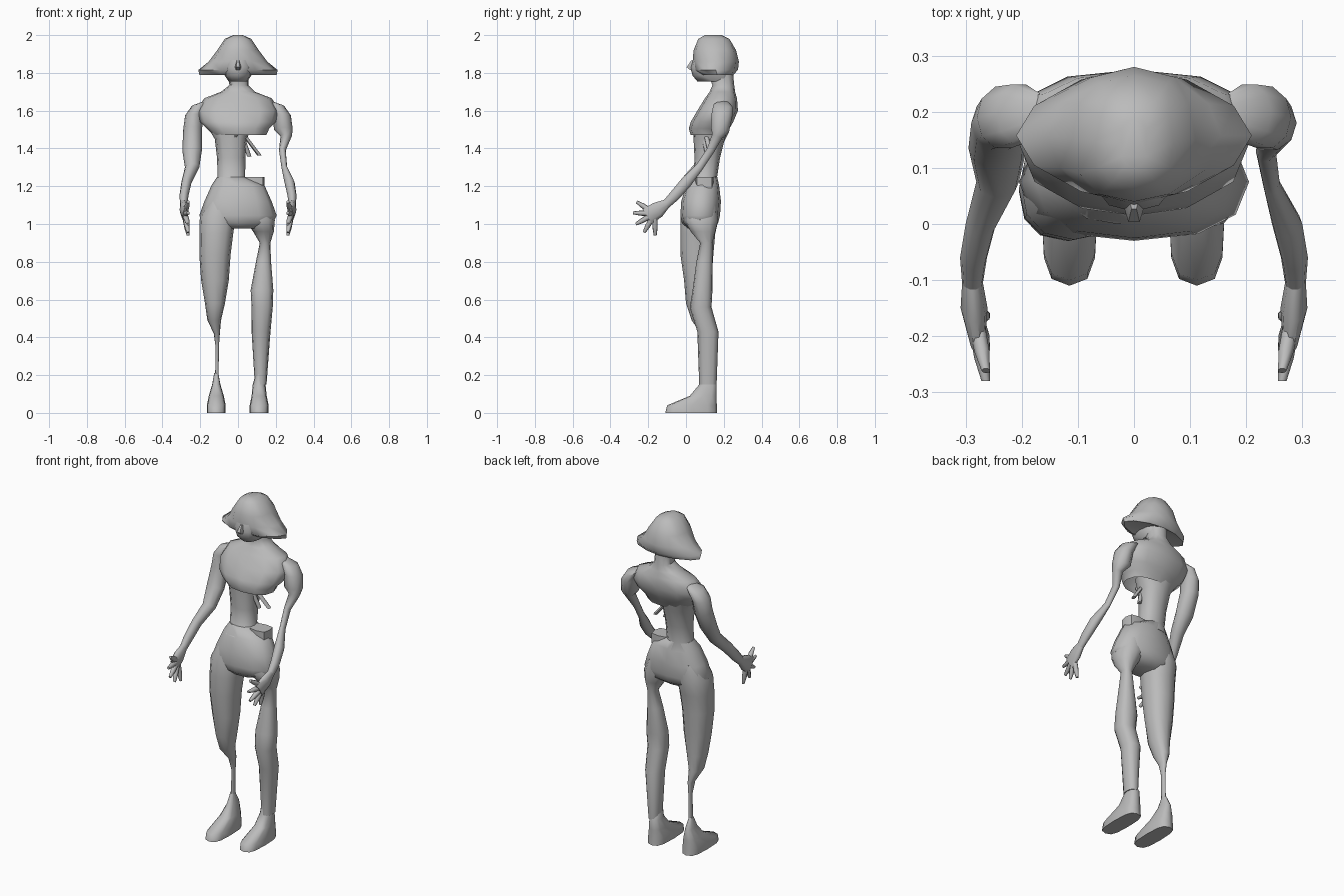
import bpy, bmesh, math
from mathutils import Vector

cube = bpy.data.objects.get("Cube")
if cube:
    bpy.data.objects.remove(cube)

grey = bpy.data.materials.new("plain_grey")
grey.use_nodes = True
TONE = (0.5, 0.5, 0.5, 1)
grey.diffuse_color = TONE
grey.node_tree.nodes["Principled BSDF"].inputs["Base Color"].default_value = TONE


def skin(name, loops, open_end=False):
    """Bridge a series of equal point loops into a smooth shaded surface."""
    bm = bmesh.new()
    rows = [[bm.verts.new(point) for point in loop] for loop in loops]
    count = len(rows[0])
    for lower, upper in zip(rows, rows[1:]):
        for i in range(count):
            j = (i + 1) % count
            bm.faces.new((lower[i], lower[j], upper[j], upper[i]))
    bm.faces.new(rows[0])
    if not open_end:
        bm.faces.new(rows[-1])
    bmesh.ops.recalc_face_normals(bm, faces=bm.faces)
    mesh = bpy.data.meshes.new(name)
    bm.to_mesh(mesh)
    bm.free()
    mesh.materials.append(grey)
    obj = bpy.data.objects.new(name, mesh)
    bpy.context.collection.objects.link(obj)
    bpy.ops.object.select_all(action='DESELECT')
    obj.select_set(True)
    bpy.context.view_layer.objects.active = obj
    bpy.ops.object.shade_smooth_by_angle(angle=math.radians(55))


def unit_ring(sides, power):
    """Circle outline, squarer as the power falls below one."""
    def bend(value):
        return math.copysign(abs(value) ** power, value)
    angles = [math.tau * i / sides for i in range(sides)]
    return [(bend(math.cos(a)), bend(math.sin(a))) for a in angles]


def ring(height, wide, front, back, mid=0.0, power=0.85, sides=12):
    """Level section; wide is its half width about mid."""
    centre, depth = (front + back) / 2, (back - front) / 2
    return [(mid + wide * u, centre + depth * v, height)
            for u, v in unit_ring(sides, power)]


def joint(x, y, z, wide, deep):
    """One station of a limb, with its half width and half depth."""
    return Vector((x, y, z)), wide, deep


def limb(name, side, joints, sides=10):
    """Tube through the joints, mirrored in x by the sign of side."""
    loops = []
    last = len(joints) - 1
    for i, (spot, wide, deep) in enumerate(joints):
        along = joints[min(i + 1, last)][0] - joints[max(i - 1, 0)][0]
        across = along.cross(Vector((1, 0, 0))).normalized()
        loop = [spot + Vector((wide * u, 0, 0)) + across * deep * v
                for u, v in unit_ring(sides, 1)]
        loops.append([(side * p.x, p.y, p.z) for p in loop])
    skin(name, loops)


# Head: flared hair cap, face and nose
skin("hair_cap", [
    ring(height=2, wide=.025, front=.1, back=.19),
    ring(height=1.98, wide=.07, front=.065, back=.23),
    ring(height=1.92, wide=.11, front=.04, back=.265),
    ring(height=1.86, wide=.155, front=.035, back=.28, power=1.1),
    ring(height=1.815, wide=.21, front=.04, back=.275, power=1.15),
    ring(height=1.79, wide=.205, front=.08, back=.25, power=1.15),
    ring(height=1.8, wide=.09, front=.08, back=.23)])
skin("face", [
    ring(height=1.88, wide=.07, front=.04, back=.2),
    ring(height=1.83, wide=.08, front=.022, back=.22),
    ring(height=1.785, wide=.07, front=.035, back=.24),
    ring(height=1.755, wide=.05, front=.06, back=.245)])
skin("nose", [
    ring(height=1.865, wide=.008, front=.025, back=.06, sides=6),
    ring(height=1.83, wide=.018, front=0, back=.06, sides=6),
    ring(height=1.815, wide=.014, front=.02, back=.06, sides=6)])

# Neck and chest, open beneath where the side is torn away
skin("chest", [
    ring(height=1.79, wide=.055, front=.12, back=.25),
    ring(height=1.735, wide=.05, front=.14, back=.255, mid=.005),
    ring(height=1.7, wide=.09, front=.125, back=.26),
    ring(height=1.665, wide=.18, front=.1, back=.27),
    ring(height=1.6, wide=.215, front=.06, back=.275),
    ring(height=1.54, wide=.2, front=.025, back=.25),
    ring(height=1.505, wide=.165, front=.015, back=.23),
    ring(height=1.47, wide=.14, front=.025, back=.21, mid=.01)], open_end=True)

# Remaining half of the waist
skin("waist", [
    ring(height=1.52, wide=.12, front=.04, back=.225, mid=-.045),
    ring(height=1.45, wide=.085, front=.04, back=.205, mid=-.038),
    ring(height=1.35, wide=.075, front=.045, back=.18, mid=-.036),
    ring(height=1.25, wide=.073, front=.04, back=.165, mid=-.035),
    ring(height=1.2, wide=.1, front=0, back=.175, mid=-.03)])

# Hips
skin("hips", [
    ring(height=1.25, wide=.075, front=.035, back=.165, mid=-.035),
    ring(height=1.205, wide=.14, front=0, back=.175),
    ring(height=1.12, wide=.178, front=-.025, back=.185),
    ring(height=1.045, wide=.205, front=-.03, back=.18),
    ring(height=1.005, wide=.185, front=-.022, back=.17),
    ring(height=.975, wide=.1, front=.01, back=.13)])

# Right leg: whole thigh above a bare shin bone
skin("right_leg", [
    ring(height=1.13, wide=.07, front=0, back=.165, mid=-.09),
    ring(height=1.04, wide=.095, front=-.028, back=.175, mid=-.107),
    ring(height=.95, wide=.09, front=-.03, back=.155, mid=-.115),
    ring(height=.84, wide=.083, front=-.03, back=.145, mid=-.122),
    ring(height=.7, wide=.073, front=-.01, back=.135, mid=-.122),
    ring(height=.58, wide=.053, front=0, back=.13, mid=-.122),
    ring(height=.49, wide=.036, front=.03, back=.13, mid=-.126),
    ring(height=.42, wide=.016, front=.08, back=.135, mid=-.112),
    ring(height=.35, wide=.009, front=.1, back=.13, mid=-.11),
    ring(height=.18, wide=.009, front=.1, back=.13, mid=-.112)])

# Left leg: wasted thigh above a whole calf
skin("left_leg", [
    ring(height=1.1, wide=.06, front=.01, back=.165, mid=.1),
    ring(height=1.02, wide=.08, front=-.01, back=.17, mid=.115),
    ring(height=.96, wide=.055, front=.025, back=.155, mid=.135),
    ring(height=.9, wide=.028, front=.075, back=.14, mid=.143),
    ring(height=.8, wide=.04, front=.055, back=.14, mid=.135),
    ring(height=.65, wide=.06, front=.035, back=.14, mid=.127),
    ring(height=.56, wide=.056, front=.02, back=.135, mid=.128),
    ring(height=.43, wide=.05, front=.06, back=.172, mid=.122),
    ring(height=.15, wide=.031, front=.07, back=.162, mid=.12)])

# Feet, the right one hanging from a narrow ankle
for name, mid, ankle, shin in (("right_foot", -.115, .022, .1), ("left_foot", .112, .034, .07)):
    skin(name, [
        ring(height=.21, wide=ankle / 2, front=shin, back=.13, mid=mid),
        ring(height=.15, wide=ankle, front=.07, back=.162, mid=mid),
        ring(height=.09, wide=.04, front=.02, back=.162, mid=mid, power=.7),
        ring(height=.04, wide=.05, front=-.1, back=.163, mid=mid, power=.65),
        ring(height=0, wide=.05, front=-.11, back=.165, mid=mid, power=.65)])

# Arms: full upper right arm, wasted upper left arm, matching forearms
SHOULDER = [
    joint(x=.16, y=.2, z=1.65, wide=.02, deep=.025),
    joint(x=.205, y=.197, z=1.625, wide=.04, deep=.055),
    joint(x=.233, y=.19, z=1.575, wide=.047, deep=.058),
    joint(x=.24, y=.18, z=1.5, wide=.05, deep=.052)]
FULL = [
    joint(x=.243, y=.135, z=1.39, wide=.052, deep=.042),
    joint(x=.243, y=.075, z=1.3, wide=.038, deep=.036)]
WASTED = [
    joint(x=.255, y=.165, z=1.465, wide=.03, deep=.03),
    joint(x=.235, y=.13, z=1.39, wide=.018, deep=.022),
    joint(x=.245, y=.07, z=1.3, wide=.015, deep=.022)]
FOREARM = [
    joint(x=.273, y=0, z=1.22, wide=.027, deep=.032),
    joint(x=.286, y=-.06, z=1.15, wide=.024, deep=.03),
    joint(x=.288, y=-.11, z=1.1, wide=.018, deep=.024)]
PALM = [
    joint(x=.288, y=-.1, z=1.11, wide=.018, deep=.024),
    joint(x=.285, y=-.15, z=1.075, wide=.024, deep=.045),
    joint(x=.279, y=-.205, z=1.04, wide=.014, deep=.048)]

for label, side, upper in (("right", -1, FULL), ("left", 1, WASTED)):
    limb(label + "_arm", side, SHOULDER + upper + FOREARM)
    limb(label + "_palm", side, PALM)
    # Fingers fan out around the palm
    for k in range(5):
        turn = math.radians(147 + 31 * k)
        reach = Vector((0, math.cos(turn), math.sin(turn)))
        base = Vector((.283, -.165, 1.055))
        stations = []
        for far, wide in ((.02, .015), (.075, .014), (.115, .008)):
            spot = base + reach * far
            stations.append(joint(x=spot.x - far / 6, y=spot.y, z=spot.z,
                                  wide=wide, deep=wide))
        limb(label + "_finger_" + str(k + 1), side, stations, sides=7)

# Broken ribs fanning out beneath the chest
for k in range(5):
    lean = math.radians(-35 + 18 * k)
    stations = []
    for step in range(3):
        drop = step * (.045 + .01 * k)
        stations.append(joint(x=.01 + drop * math.sin(lean), y=.04 + .015 * (k + step),
                              z=1.5 - drop * math.cos(lean), wide=.012, deep=.012))
    limb("rib_" + str(k + 1), 1, stations, sides=7)

# Exposed bone block above the hip
skin("pelvis_block", [
    ring(height=level, wide=.055, front=.05, back=.145, mid=.085, power=.5, sides=8)
    for level in (1.19, 1.25)])
